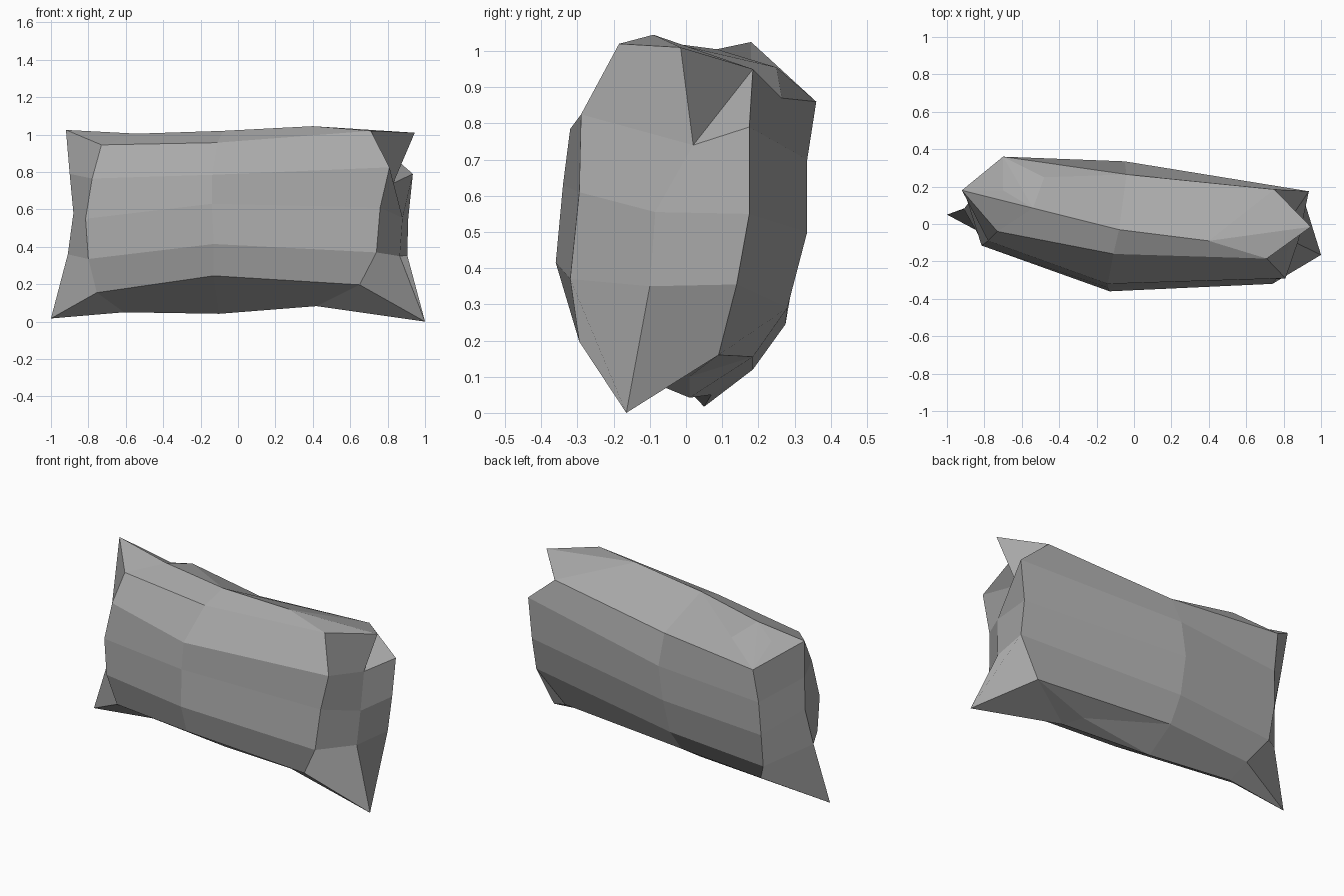
import bpy
import bmesh

if "Cube" in bpy.data.objects:
    bpy.data.objects.remove(bpy.data.objects["Cube"], do_unlink=True)

# Plain cloth colour
cloth = bpy.data.materials.new("grey cloth")
cloth.use_nodes = True
cloth.diffuse_color = (0.4, 0.4, 0.4, 1)
cloth.node_tree.nodes["Principled BSDF"].inputs["Base Color"].default_value = cloth.diffuse_color

# Pointed corners where the seams meet
top_right = (-.92, .18, 1.025)
top_left = (.945, -.015, 1.01)
bottom_right = (-1, .05, .017)
bottom_left = (1, -.165, 0)

# Seams around the edge: top and bottom run right to left, sides run downward
top_seam = [(-.54, .085, 1.005), (-.08, -.03, 1.02), (.4, -.09, 1.045)]
bottom_seam = [(-.61, .07, .05), (-.1, .01, .042), (.42, -.09, .083)]
right_seam = [(-.9, .15, .79), (-.88, .12, .58), (-.91, .08, .36)]
left_seam = [(.83, .02, .74), (.88, -.085, .555), (.865, -.1, .35)]

# Puffed front panel: one downward profile for each of three columns
front_columns = [
    [(-.73, -.04, .945), (-.78, -.09, .765), (-.815, -.115, .55),
     (-.8, -.115, .335), (-.755, -.08, .155)],
    [(-.11, -.16, .957), (-.14, -.32, .785), (-.14, -.34, .63),
     (-.13, -.36, .415), (-.13, -.305, .245)],
    [(.71, -.185, 1.02), (.81, -.29, .825), (.76, -.295, .61),
     (.74, -.32, .37), (.65, -.295, .197)],
]

# Puffed back panel
back_columns = [
    [(-.7, .36, .86), (-.71, .32, .65), (-.72, .31, .45),
     (-.71, .275, .245), (-.63, .185, .12)],
    [(-.04, .265, .87), (-.05, .335, .7), (-.08, .335, .5),
     (-.09, .28, .29), (-.1, .185, .155)],
    [(.75, .185, .95), (.935, .175, .79), (.91, .175, .55),
     (.905, .14, .355), (.745, .09, .16)],
]

# Wrinkles in the back panel: cells (column, row) fanned around a hub point
back_wrinkles = {
    (0, 0): (-.7, .18, .965),
    (1, 0): (-.48, .25, .955),
    (2, 5): (.36, .01, .1),
    (3, 1): back_columns[2][0],
}


def panel_grid(columns):
    """Frame the panel columns with the shared seams; corners span two rows."""
    right = [top_right] * 2 + right_seam + [bottom_right] * 2
    left = [top_left] * 2 + left_seam + [bottom_left] * 2
    inner = [[t] + c + [b] for t, c, b in zip(top_seam, columns, bottom_seam)]
    return [right] + inner + [left]


def add_face(bm, shared, points):
    """Make one face, reusing vertices that already exist."""
    for point in points:
        if point not in shared:
            shared[point] = bm.verts.new(point)
    bm.faces.new([shared[point] for point in points])


def add_panel(bm, shared, columns, wrinkles):
    """Skin neighbouring columns, letting corner quads collapse to triangles."""
    grid = panel_grid(columns)
    for col, (near, far) in enumerate(zip(grid, grid[1:])):
        for row in range(len(near) - 1):
            loop = [near[row], near[row + 1], far[row + 1], far[row]]
            loop = list(dict.fromkeys(loop))
            hub = wrinkles.get((col, row))
            if hub is None:
                add_face(bm, shared, loop)
                continue
            for a, b in zip(loop, loop[1:] + loop[:1]):
                if hub not in (a, b):
                    add_face(bm, shared, [hub, a, b])


# Cushion: both panels joined at the seam, flat shaded
bm = bmesh.new()
shared = {}
add_panel(bm, shared, front_columns, {})
add_panel(bm, shared, back_columns, back_wrinkles)
bmesh.ops.recalc_face_normals(bm, faces=bm.faces)
mesh = bpy.data.meshes.new("cushion")
bm.to_mesh(mesh)
bm.free()
mesh.materials.append(cloth)
cushion = bpy.data.objects.new("cushion", mesh)
bpy.context.collection.objects.link(cushion)
